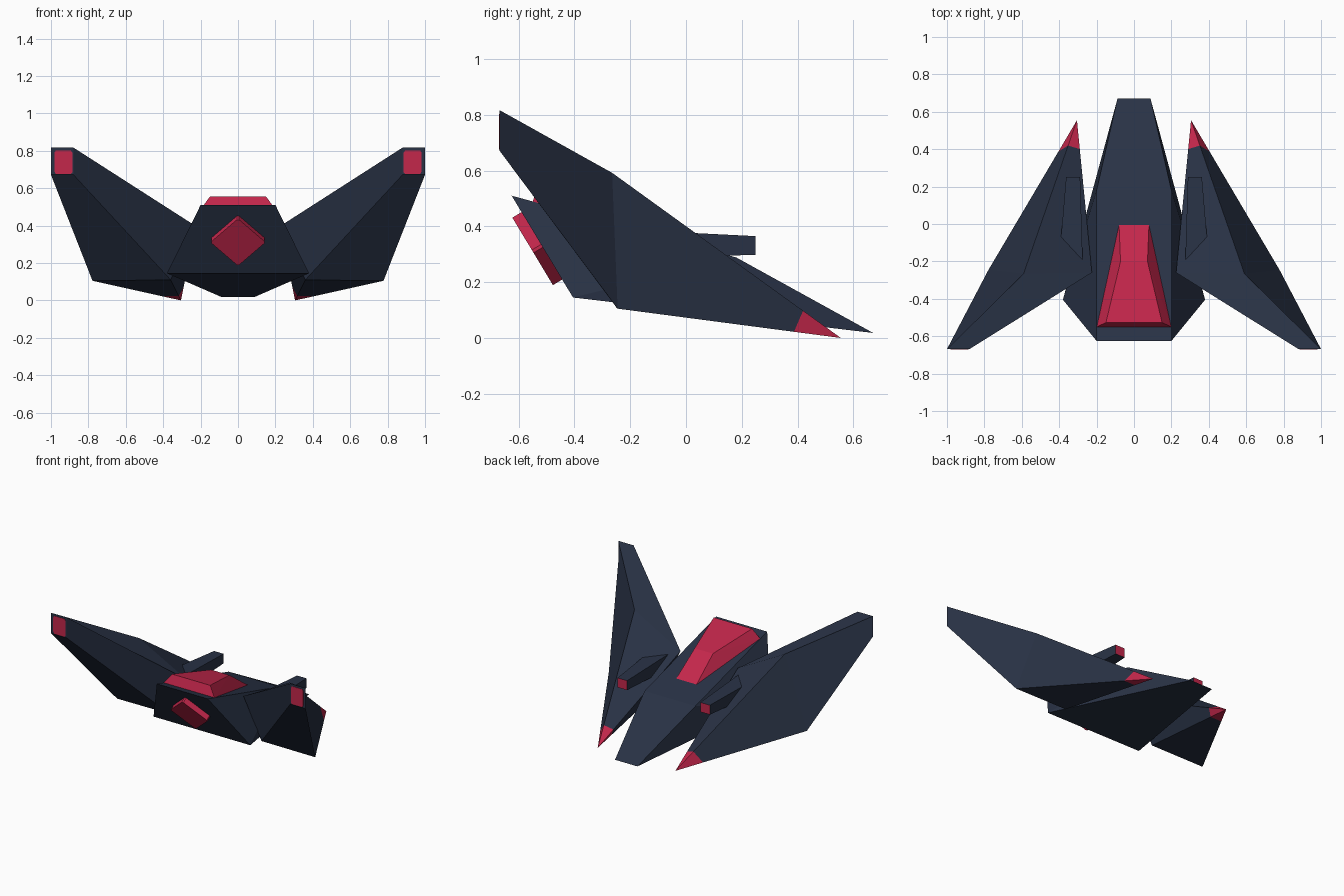
import bpy, bmesh, math
from mathutils import Vector

if "Cube" in bpy.data.objects:
    bpy.data.objects.remove(bpy.data.objects["Cube"])


def material(name, rgb):
    m = bpy.data.materials.new(name)
    m.diffuse_color = (*rgb, 1)
    m.use_nodes = True
    m.node_tree.nodes["Principled BSDF"].inputs["Base Color"].default_value = m.diffuse_color
    return m


NAVY = material("dark navy", (0.022, 0.032, 0.060))
RED = material("crimson", (0.552, 0.020, 0.071))


def finish(name, bm, mats, mirror=False):
    bmesh.ops.recalc_face_normals(bm, faces=bm.faces)
    mesh = bpy.data.meshes.new(name)
    bm.to_mesh(mesh)
    bm.free()
    for m in mats:
        mesh.materials.append(m)
    ob = bpy.data.objects.new(name, mesh)
    bpy.context.collection.objects.link(ob)
    if mirror:
        ob.modifiers.new("mirror", 'MIRROR').use_mirror_merge = False
    return ob


def symmetric_hull(name, half, mat):
    """Convex solid from the points of its right half."""
    bm = bmesh.new()
    for x, y, z in half:
        for s in (1, -1):
            bm.verts.new((s * x, y, z))
    bmesh.ops.convex_hull(bm, input=bm.verts[:])
    bmesh.ops.dissolve_limit(bm, angle_limit=math.radians(1),
                             verts=bm.verts[:], edges=bm.edges[:])
    return finish(name, bm, [mat])


def loft(name, rings, mats, red_band=None, mirror=False):
    """Skin through equal rings with caps; red_band is the red section, 'end' the last cap."""
    bm = bmesh.new()
    rows = [[bm.verts.new(p) for p in r] for r in rings]
    n = len(rows[0])
    for i, (a, b) in enumerate(zip(rows, rows[1:])):
        for k in range(n):
            j = (k + 1) % n
            f = bm.faces.new((a[k], a[j], b[j], b[k]))
            f.material_index = int(i == red_band)
    bm.faces.new(rows[0])
    bm.faces.new(rows[-1]).material_index = int(red_band == 'end')
    bmesh.ops.remove_doubles(bm, verts=bm.verts[:], dist=1e-5)
    return finish(name, bm, mats, mirror)


# Wedge fuselage with a deck that breaks down towards the nose
def deck(y):
    return 0.51 - 0.275 * (y + 0.625)


symmetric_hull("fuselage", [(0.088, 0.671, 0.018), (0.2, 0.18, deck(0.18)),
                            (0.2, -0.625, 0.51), (0.38, -0.405, 0.145)], NAVY)

# Canopy on the sloping deck
symmetric_hull("canopy", [(0.08, 0.0, deck(0) - 0.002), (0.2, -0.55, deck(-0.55) - 0.002),
                          (0.072, -0.2, 0.482), (0.15, -0.527, 0.555)], RED)

# Diamond engine block on the sloping rear face
normal = Vector((0, -0.857, -0.516))
up = Vector((0, -0.516, 0.857))
side = Vector((1, 0, 0))
centre = Vector((0, -0.512, 0.333))


def diamond(depth, r=0.147, c=0.006):
    pts = [(r - c, c), (c, r - c), (-c, r - c), (-r + c, c),
           (-r + c, -c), (-c, -r + c), (c, -r + c), (r - c, -c)]
    return [centre + normal * depth + side * u + up * v for u, v in pts]


loft("engine", [diamond(-0.01), diamond(0.044)], [RED])

# Wings: pointed front with a red tip, swept back to a small square end
tip = Vector((0.305, 0.555, 0.0))
middle = [Vector(p) for p in ((0.225, -0.26, 0.397), (0.59, -0.265, 0.592),
                              (0.778, -0.245, 0.105), (0.36, -0.25, 0.11))]
cut = (0.19, 0.165, 0.21, 0.21)
end = [(0.88, -0.669, 0.817), (1.0, -0.669, 0.817), (1.0, -0.669, 0.672), (0.88, -0.669, 0.672)]
near_tip = [tip.lerp(p, 0.001) for p in middle]
band = [tip.lerp(p, t) for p, t in zip(middle, cut)]
loft("wings", [near_tip, band, middle, end], [NAVY, RED], 0, True)

# Red plates on the wing ends
plate = [(0.886, 0.685), (0.894, 0.675), (0.974, 0.675), (0.982, 0.69),
         (0.982, 0.79), (0.974, 0.802), (0.894, 0.802), (0.886, 0.79)]
loft("wing_lights", [[(x, y, z) for x, z in plate] for y in (-0.666, -0.671)], [RED], mirror=True)


# Guns sunk in the wings, with red muzzles
def gun_ring(y, x0, x1, z0, z1):
    return [(x0, y, z0), (x1, y, z0), (x1, y, z1), (x0, y, z1)]


loft("guns", [gun_ring(-0.21, 0.274, 0.402, 0.285, 0.388),
              gun_ring(0.25, 0.288, 0.363, 0.298, 0.365)], [NAVY, RED], 'end', True)
